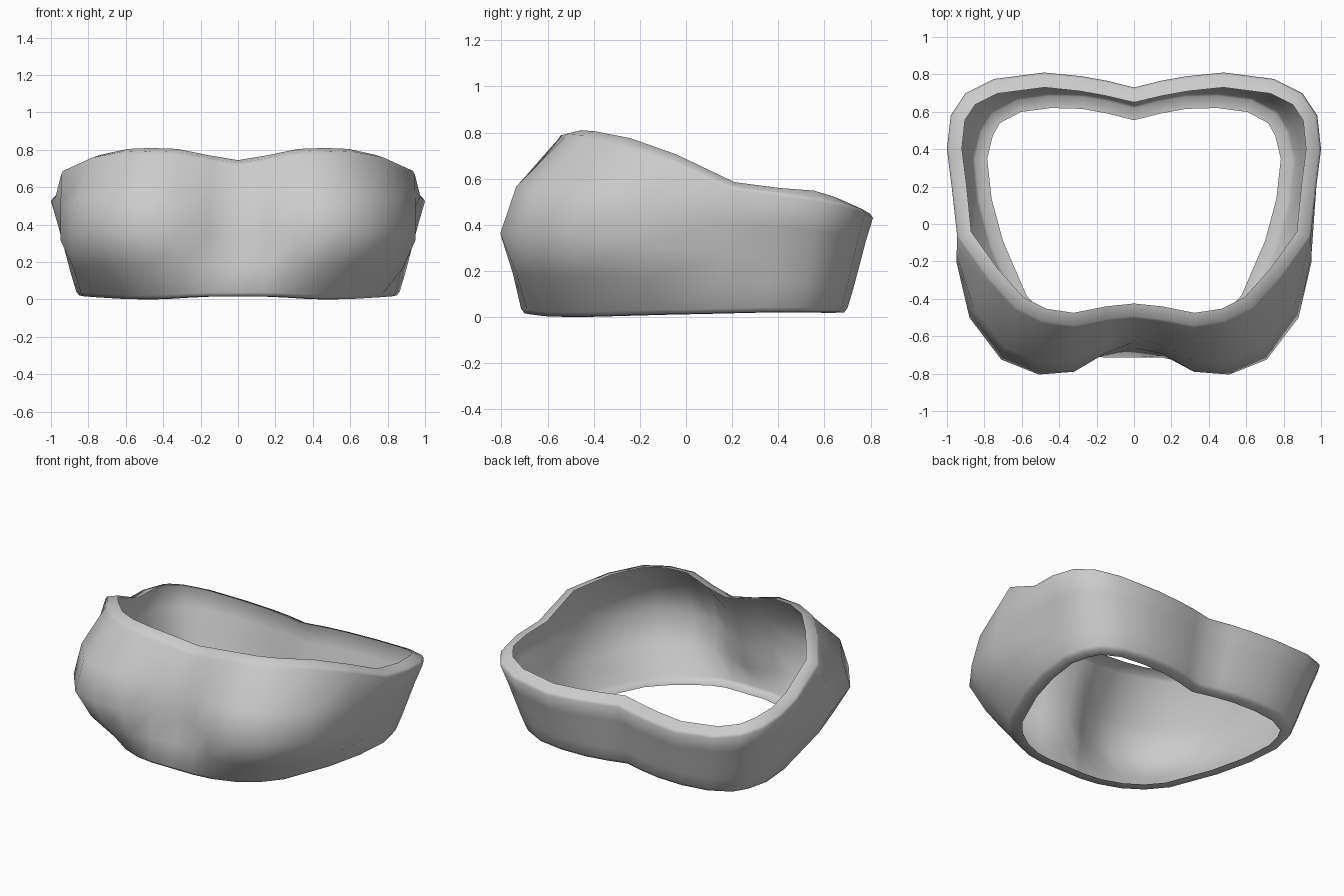
import bpy, bmesh
from mathutils import Vector

if "Cube" in bpy.data.objects:
    bpy.data.objects.remove(bpy.data.objects["Cube"])

# Right-half columns, front centre to back centre:
# top edge xyz, widest point xy (None = straight wall), bottom edge xyz
COLUMNS = [
    ((0, -.505, .725), (0, -.63), (0, -.715, .025)),
    ((.14, -.52, .75), (.16, -.695), (.155, -.715, .025)),
    ((.32, -.555, .785), (.32, -.79), (.28, -.69, .02)),
    ((.49, -.53, .79), (.51, -.805), (.42, -.625, .012)),
    ((.64, -.455, .785), (.71, -.725), (.54, -.54, .01)),
    ((.79, -.29, .755), (.88, -.50), (.645, -.42, .012)),
    ((.945, -.07, .685), (.95, -.20), (.775, -.12, .02)),
    ((.975, .20, .565), None, (.84, .12, .025)),
    ((1.0, .40, .54), None, (.865, .35, .03)),
    ((.98, .58, .515), None, (.83, .50, .03)),
    ((.90, .70, .49), None, (.77, .60, .03)),
    ((.75, .775, .465), None, (.63, .675, .03)),
    ((.48, .81, .445), None, (.45, .70, .028)),
    ((.28, .79, .45), None, (.27, .695, .028)),
    ((.14, .765, .455), None, (.13, .67, .028)),
    ((0, .73, .46), None, (0, .635, .028)),
]
LIP = .08


def profile(top, mid, bottom):
    """Five points up the outside of one column."""
    t, b = Vector(top), Vector(bottom)
    if mid is None:
        return [b.lerp(t, f) for f in (0, .22, .45, .71, 1)]
    m = Vector((*mid, b.z + (t.z - b.z) * .45))
    low, high = b.lerp(m, .6), m.lerp(t, .25)
    low.z = b.z + (t.z - b.z) * .22
    high.z = b.z + (t.z - b.z) * .71
    return [b, low, m, high, t]


def mirrored(half):
    """Close a half ring across the centre plane."""
    return half + [Vector((-p.x, p.y, p.z)) for p in reversed(half[1:-1])]


def inset(ring, amount, dz=0.0, dz_back=None):
    """Move a ring horizontally towards the body, with its own rise at the back."""
    result = []
    for i, p in enumerate(ring):
        d = ring[(i + 1) % len(ring)] - ring[i - 1]
        n = Vector((-d.y, d.x, 0)).normalized()
        rise = dz_back if dz_back is not None and p.y > .5 else dz
        result.append(p + n * amount + Vector((0, 0, rise)))
    return result


halves = zip(*[profile(*c) for c in COLUMNS])
outer = [mirrored(list(h)) for h in halves]
bottom, top = outer[0], outer[-1]

# Bottom hem folded inwards, cloth wall, top hem folded inwards
rings = [inset(bottom, LIP, -.01), inset(bottom, .015, -.008), inset(bottom, 0, .012)]
rings += outer[1:-1]
rings += [inset(top, 0, -.015), inset(top, .012, .003), inset(top, LIP, .02, .033)]

bm = bmesh.new()
loops = [[bm.verts.new(p) for p in r] for r in rings]
count = len(top)
for a, b in zip(loops, loops[1:]):
    for i in range(count):
        j = (i + 1) % count
        bm.faces.new((a[i], a[j], b[j], b[i])).smooth = True

mesh = bpy.data.meshes.new("bandeau_top")
bm.to_mesh(mesh)
bm.free()
fabric = bpy.data.materials.new("light grey fabric")
fabric.diffuse_color = (.6, .6, .6, 1)
fabric.use_nodes = True
fabric.node_tree.nodes["Principled BSDF"].inputs["Base Color"].default_value = fabric.diffuse_color
mesh.materials.append(fabric)
band = bpy.data.objects.new("bandeau_top", mesh)
bpy.context.collection.objects.link(band)
